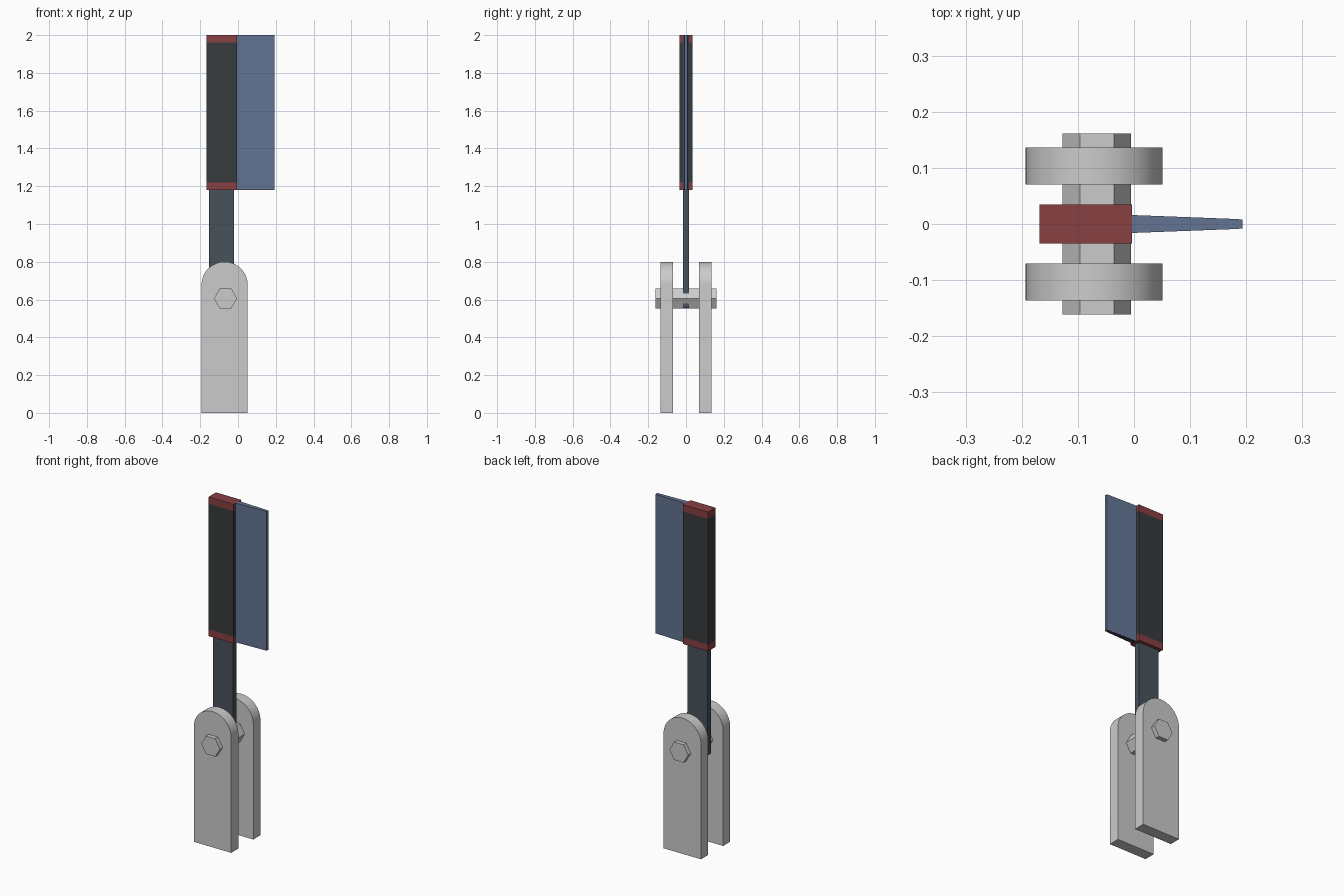
import bpy, bmesh
from math import sin, cos, pi
from mathutils import Vector

if "Cube" in bpy.data.objects:
    bpy.data.objects.remove(bpy.data.objects["Cube"])


def material(name, rgb):
    m = bpy.data.materials.new(name)
    m.diffuse_color = (*rgb, 1)
    m.use_nodes = True
    m.node_tree.nodes["Principled BSDF"].inputs["Base Color"].default_value = m.diffuse_color
    return m


RED = material("red", (0.25, 0.05, 0.055))
BLACK = material("black", (0.038, 0.043, 0.047))
SLATE = material("slate", (0.065, 0.085, 0.105))
BLUE = material("blue", (0.125, 0.175, 0.29))


def prism(name, points, direction, mat=None):
    """Extrude a closed outline of 3D points along a direction."""
    bm = bmesh.new()
    face = bm.faces.new([bm.verts.new(p) for p in points])
    ext = bmesh.ops.extrude_face_region(bm, geom=[face])
    verts = [v for v in ext["geom"] if isinstance(v, bmesh.types.BMVert)]
    bmesh.ops.translate(bm, verts=verts, vec=Vector(direction))
    bmesh.ops.recalc_face_normals(bm, faces=bm.faces)
    mesh = bpy.data.meshes.new(name)
    bm.to_mesh(mesh)
    bm.free()
    ob = bpy.data.objects.new(name, mesh)
    bpy.context.collection.objects.link(ob)
    if mat:
        mesh.materials.append(mat)
    return ob


def box(name, x, y, z, mat):
    pts = [(x[0], y[0], z[0]), (x[1], y[0], z[0]), (x[1], y[1], z[0]), (x[0], y[1], z[0])]
    return prism(name, pts, (0, 0, z[1] - z[0]), mat)


# Two upright brackets with rounded tops
CX, R, TOP = -0.071, 0.122, 0.80
outline = [(CX - R, 0), (CX + R, 0)]
outline += [(CX + R * cos(pi * i / 32), TOP - R + R * sin(pi * i / 32)) for i in range(33)]
for name, y in (("front_bracket", -0.136), ("back_bracket", 0.070)):
    ob = prism(name, [(px, y, pz) for px, pz in outline], (0, 0.066, 0))
    bpy.ops.object.select_all(action='DESELECT')
    ob.select_set(True)
    bpy.context.view_layer.objects.active = ob
    bpy.ops.object.shade_smooth_by_angle()

# Hexagonal pivot pin through both brackets
prism("pivot_pin",
      [(-0.066 + 0.061 * cos(pi * i / 3), -0.161, 0.606 + 0.061 * sin(pi * i / 3)) for i in range(6)],
      (0, 0.322, 0))

# Flat arm from the pin up to the body
box("arm", (-0.153, -0.020), (-0.0165, 0.0165), (0.555, 1.18), SLATE)

# Black body with red end caps
BX, BY = (-0.168, -0.004), (-0.035, 0.035)
box("body", BX, BY, (1.22, 1.96), BLACK)
for name, z in (("lower_cap", 1.18), ("upper_cap", 1.96)):
    box(name, BX, BY, (z, z + 0.04), RED)

# Tapered blade and its tip strip, with darker undersides
def blade(name, x0, x1, w0, w1, under):
    ob = prism(name, [(x0, -w0, 1.18), (x1, -w1, 1.18), (x1, w1, 1.18), (x0, w0, 1.18)],
               (0, 0, 0.82), BLUE)
    ob.data.materials.append(under)
    for p in ob.data.polygons:
        if p.normal.z < -0.5:
            p.material_index = 1


blade("blade", -0.004, 0.180, 0.016, 0.009, BLACK)
blade("blade_tip", 0.180, 0.193, 0.009, 0.008, RED)
